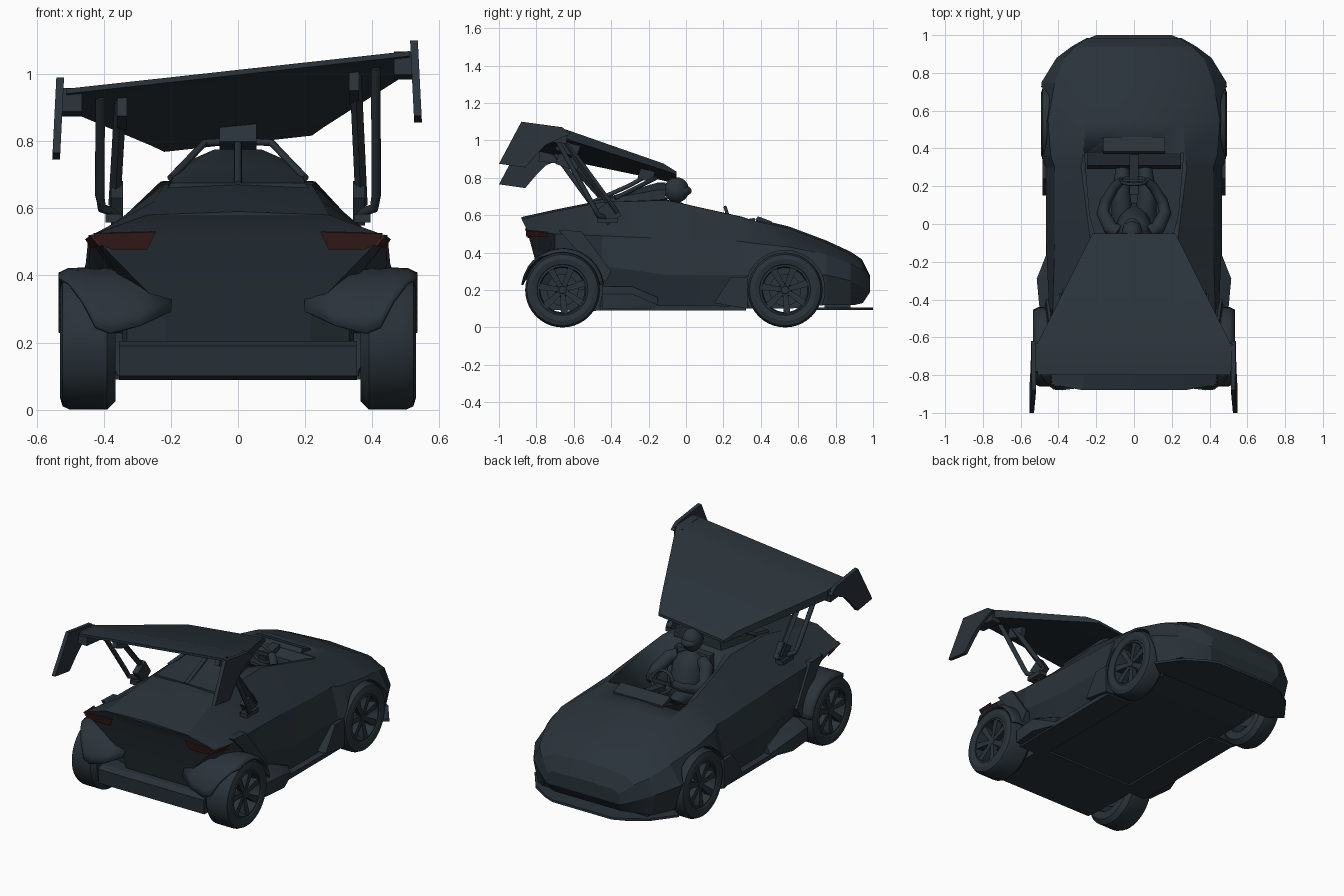
import bpy, bmesh, math
from mathutils import Vector, Matrix

if "Cube" in bpy.data.objects:
    bpy.data.objects.remove(bpy.data.objects["Cube"])

def material(name, rgb):
    m = bpy.data.materials.new(name)
    m.diffuse_color = (*rgb, 1)
    m.use_nodes = True
    m.node_tree.nodes["Principled BSDF"].inputs["Base Color"].default_value = m.diffuse_color
    return m

SLATE = material("dark slate", (.0225, .033, .042))
RED = material("dark red", (.040, .012, .011))
TILT = .11                                   # the wing leans to one side

def finish(name, bm, mat=SLATE, mirror=False, smooth=30, solid=0):
    bmesh.ops.recalc_face_normals(bm, faces=bm.faces)
    me = bpy.data.meshes.new(name)
    bm.to_mesh(me)
    bm.free()
    o = bpy.data.objects.new(name, me)
    bpy.context.collection.objects.link(o)
    me.materials.append(mat)
    bpy.ops.object.select_all(action='DESELECT')
    bpy.context.view_layer.objects.active = o
    o.select_set(True)
    if smooth:
        bpy.ops.object.shade_smooth_by_angle(angle=math.radians(smooth))
    if solid:
        s = o.modifiers.new("Thickness", 'SOLIDIFY')
        s.thickness, s.offset = solid, 0
    if mirror:
        o.modifiers.new("Mirror", 'MIRROR')
    return o

def loft(name, rings, closed=True, caps=True, loop=False, **kw):
    """Skin a list of equal-length point rings."""
    bm = bmesh.new()
    R = [[bm.verts.new(p) for p in r] for r in rings]
    n = len(R[0])
    pairs = list(zip(R, R[1:])) + ([(R[-1], R[0])] if loop else [])
    for a, b in pairs:
        for i in range(n if closed else n - 1):
            j = (i + 1) % n
            bm.faces.new((a[i], a[j], b[j], b[i]))
    if caps and closed and not loop:
        for r in (R[0], R[-1]):              # strip caps between mirrored points
            for i in range(n // 2):
                q = [r[i], r[i + 1], r[n - 2 - i], r[n - 1 - i]]
                q = list(dict.fromkeys(q))
                if len(q) > 2 and not bm.faces.get(q):
                    bm.faces.new(q)
                if n - 2 - i <= i + 2:
                    break
    return finish(name, bm, **kw)

def prism(name, yz, x0, x1, **kw):
    """Extrude a side-view outline along x; x may vary with height through a function."""
    bm = bmesh.new()
    f = lambda x, p: x(*p) if callable(x) else x
    a, b = ([bm.verts.new((f(x, p), *p)) for p in yz] for x in (x0, x1))
    for i in range(len(a)):
        j = (i + 1) % len(a)
        bm.faces.new((a[i], a[j], b[j], b[i]))
    bm.faces.new(a)
    bm.faces.new(b)
    return finish(name, bm, smooth=0, **kw)

def box(name, c, s, rx=0, **kw):
    bm = bmesh.new()
    bmesh.ops.create_cube(bm, size=1, matrix=Matrix.Translation(c) @ Matrix.Rotation(rx, 4, 'X')
                          @ Matrix.Diagonal((*s, 1)))
    return finish(name, bm, smooth=0, **kw)

def ball(name, c, s, **kw):
    bm = bmesh.new()
    bmesh.ops.create_uvsphere(bm, u_segments=20, v_segments=12, radius=1,
                              matrix=Matrix.Translation(c) @ Matrix.Diagonal((*s, 1)))
    return finish(name, bm, smooth=60, **kw)

def tube(name, pts, radii, n=10, **kw):
    pts = [Vector(p) for p in pts]
    rings = []
    for i, p in enumerate(pts):
        t = pts[min(i + 1, len(pts) - 1)] - pts[max(i - 1, 0)]
        q = t.to_track_quat('Z', 'Y')
        r = radii[i] if isinstance(radii, (list, tuple)) else radii
        rings.append([p + q @ Vector((r * math.cos(k * math.tau / n), r * math.sin(k * math.tau / n), 0))
                      for k in range(n)])
    return loft(name, rings, smooth=50, **kw)

def lathe(name, prof, y, z, n=40, **kw):
    """Spin (x, radius) profile around an axle."""
    rings = [[(x, y + r * math.cos(k * math.tau / n), z + r * math.sin(k * math.tau / n)) for x, r in prof]
             for k in range(n)]
    return loft(name, rings, loop=True, **kw)

# ---- body shell: y, top z, roof edge x z, belt x z, lower side x z, sill x z
stations = [
    (-.88, .59, .27, .58, .435, .52, .22, .30, .21, .11),
    (-.70, .63, .25, .62, .44, .50, .33, .36, .33, .10),
    (-.45, .68, .22, .67, .43, .49, .45, .33, .36, .10),
    (-.10, .695, .23, .68, .42, .475, .465, .28, .42, .10),
    (.30, .61, .28, .59, .42, .46, .465, .28, .42, .10),
    (.36, .585, .27, .57, .44, .45, .50, .28, .43, .10),
    (.55, .54, .26, .53, .455, .43, .50, .28, .44, .10),
    (.75, .465, .26, .455, .42, .39, .49, .28, .44, .12),
    (.88, .405, .26, .39, .37, .34, .41, .25, .38, .12),
    (.94, .365, .24, .35, .31, .31, .33, .22, .31, .12),
    (.985, .275, .21, .27, .24, .25, .25, .19, .22, .13)]
rings = []
for k, (y, zt, xr, zr, xb, zb, xs, zs, xf, zf) in enumerate(stations):
    half = [(.002, zt), (xr, zr), (xb, zb), (xs, zs), (xf, zf)]
    def ry(x, z):                            # tail and nose faces lean inward below
        if k == 0:
            return y + max(0, .52 - z) * .27 + (.03 if z < .55 else 0)
        return y - (.04 if z < .15 and k > 8 else 0)
    rings.append([(x, ry(x, z), z) for x, z in half] + [(-x, ry(x, z), z) for x, z in reversed(half)])
body = loft("body_shell", rings, smooth=22)

# ---- cutters: wheel wells and cockpit opening
AXLES = ((-.66, .365), (.53, .365))
cutters = []
for y, x in AXLES:
    circle = [(y + .212 * math.cos(a * math.tau / 40), .2 + .212 * math.sin(a * math.tau / 40)) for a in range(40)]
    for s in (-1, 1):
        cutters.append(prism("wheel_well_cutter", circle, s * (x - .02), s * .7))
cutters.append(loft("cockpit_cutter", [[(-w, y, .36), (w, y, .36), (w, y, .9), (-w, y, .9)]
                                       for y, w in ((-.1, .195), (.05, .235), (.375, .262))]))
for c in cutters:
    c.hide_render = True
    m = body.modifiers.new("Cut", 'BOOLEAN')
    m.object, m.operation, m.solver = c, 'DIFFERENCE', 'EXACT'
bpy.context.view_layer.objects.active = body
for m in list(body.modifiers):
    bpy.ops.object.modifier_apply(modifier=m.name)
for c in cutters:
    bpy.data.objects.remove(c)

# ---- wheels
for (y, x), w, label in zip(AXLES, (.165, .127), ("rear", "front")):
    lathe(label + "_tyre", [(x, .13), (x, .175), (x + .025, .2), (x + w - .03, .2), (x + w - .008, .19),
                            (x + w, .165), (x + w - .006, .14), (x + w - .015, .132)], y, .2, mirror=True)
    lathe(label + "_rim", [(x + .02, .133), (x + w - .012, .138), (x + w - .008, .125), (x + w - .04, .118),
                           (x + .02, .123)], y, .2, mirror=True)
    lathe(label + "_brake_disc", [(x + .04, .0), (x + .04, .085), (x + .055, .085), (x + .055, .0)], y, .2, mirror=True)
    lathe(label + "_hub", [(x + .03, 0), (x + .03, .04), (x + w - .035, .035), (x + w - .02, .02), (x + w - .02, 0)],
          y, .2, n=20, mirror=True)
    for k in range(7):
        a = k * math.tau / 7 + .3
        u, v = Vector((0, math.cos(a), math.sin(a))), Vector((0, -math.sin(a), math.cos(a)))
        o = Vector((0, y, .2))
        loft(label + "_spoke", [[o + u * r + v * d + Vector((x + w + e, 0, 0)) for d, e in
                                 ((-h, -.05), (h, -.05), (h, -.022 + q), (-h, -.022 + q))]
                                for r, h, q in ((.02, .012, 0), (.128, .019, .01))], mirror=True)

# ---- rear fenders swept over the wheels, trailing edge rising outward
cols = ((.20, .185, 150), (.29, .21, 166), (.38, .217, 173), (.425, .217, 168), (.465, .219, 146),
        (.505, .217, 126), (.532, .204, 112))
loft("rear_fender", [[(x, -.66 + r * math.cos(math.radians(8 + (end - 8) * t / 14)),
                       .2 + r * math.sin(math.radians(8 + (end - 8) * t / 14))) for t in range(15)]
                     for x, r, end in cols], closed=False, solid=.01, mirror=True, smooth=35)

# ---- diffuser, splitter, skirts, side pods
prism("diffuser", [(-.84, .19), (-.83, .10), (-.6, .088), (-.4, .09), (-.4, .2), (-.8, .205)], -.355, .355)
loft("front_splitter", [[(-w, y, .092), (w, y, .092), (w, y, .106), (-w, y, .106)]
                        for y, w in ((.7, .40), (.76, .485), (.90, .38), (.97, .27), (1.0, .2))])
prism("nose_underside", [(.74, .10), (.88, .10), (.88, .14), (.74, .14)], -.36, .36)
prism("side_skirt", [(-.46, .09), (.32, .09), (.32, .115), (-.46, .12)], .3, .465, mirror=True)
loft("side_pod", [[(.38, y, .1), (w, y, .1), (w, y, z), (.44, y, z + .04), (.38, y, z + .04)]
                  for y, w, z in ((-.45, .50, .18), (-.29, .515, .18), (-.15, .46, .12))], mirror=True)
prism("front_side_blade", [(.33, .10), (.15, .13), (.24, .27), (.33, .27)], .43, .485, mirror=True)
prism("side_intake_blade", [(-.68, .52), (-.56, .515), (-.40, .30), (-.43, .24)], .40,
      lambda y, z: .447 + (.5 - z) * .1, mirror=True)

# ---- tail lights: rear plate and wrap-round side plate
def plate(name, pts):
    bm = bmesh.new()
    bm.faces.new([bm.verts.new(p) for p in pts])
    finish(name, bm, mat=RED, mirror=True, smooth=0, solid=.008)
plate("tail_light", [(x, -.854 + (.52 - z) * .27, z) for x, z in
                     ((.245, .53), (.43, .525), (.415, .495), (.375, .478), (.27, .478))])
plate("tail_light_side", [(.437, -.855, .52), (.452, -.74, .51), (.437, -.74, .485), (.41, -.855, .488)])

# ---- cockpit: dash, windscreen lip, seat, steering
prism("dashboard", [(.29, .4), (.375, .4), (.375, .565), (.31, .54)], -.25, .25)
prism("windscreen_lip", [(.37, .575), (.385, .594), (.46, .566), (.46, .54)], -.165, .165)
box("steering_column", (0, .30, .56), (.05, .14, .03), .15)
rim = [(.068 * math.cos(a * math.tau / 24), .228 - .3 * .06 * math.sin(a * math.tau / 24),
        .582 + .06 * math.sin(a * math.tau / 24)) for a in range(25)]
tube("steering_wheel", rim, .009, n=8)
box("steering_spoke", (0, .232, .58), (.12, .012, .02))
prism("seat", [(-.09, .36), (.16, .36), (.16, .42), (0, .42), (-.06, .66), (-.1, .66)], -.12, .12)

# ---- driver
ball("driver_helmet", (-.01, -.05, .735), (.056, .066, .068))
ball("driver_visor", (-.01, -.02, .73), (.048, .05, .03))
tube("driver_torso", [(0, .02, .40), (0, 0, .47), (0, -.04, .58), (0, -.05, .64), (0, -.05, .69)],
     [.095, .088, .10, .075, .03], n=16)
tube("driver_arm", [(.08, -.045, .62), (.125, -.02, .605), (.165, .06, .545), (.15, .12, .53), (.10, .20, .565), (.065, .228, .59)],
     [.04, .04, .034, .03, .025, .022], mirror=True)
tube("driver_leg", [(.06, 0, .42), (.07, .16, .47), (.06, .3, .42)], [.06, .05, .035], mirror=True)

# ---- engine cover behind the driver, with roll bars
loft("engine_cover", [[(-w, y, .66), (-w * .95, y, z * .6 + .27), (-t, y, z), (t, y, z), (w * .95, y, z * .6 + .27), (w, y, .66)]
                      for y, w, t, z in ((-.5, .21, .16, .675), (-.32, .2, .11, .725), (-.15, .17, .07, .775), (-.11, .16, .06, .775))])
tube("roll_bar", [(.2, -.38, .69), (.1, -.17, .795), (0, -.16, .80)], .011, mirror=True)

# ---- tilted wing with end plates and struts
tz = lambda x, z: z + TILT * x
loft("wing", [[(x, y, tz(x, z - d)) for x, d in ((-w, 0), (w, 0), (w, t), (-w, t))]
              for y, w, z, t in ((-.05, .22, .808, .016), (-.12, .255, .848, .035), (-.62, .505, .995, .05),
                                 (-.66, .515, 1.007, .045), (-.80, .51, 1.012, .015))], smooth=25)
end_plate = [(-.88, 1.045), (-.66, 1.015), (-.62, .98), (-.75, .92), (-.80, .87), (-.86, .80), (-1, .82)]
for s, side in ((-1, "left"), (1, "right")):
    outline = [(y, tz(s * .5, z)) for y, z in end_plate]
    prism(side + "_end_plate", outline, lambda y, z: s * (.515 + (1.05 - z) * .05), lambda y, z: s * (.538 + (1.05 - z) * .05))
    box(side + "_wing_tip_block", (s * .495, -.71, tz(s * .5, .97)), (.06, .15, .07), -.1)
    tube(side + "_outer_strut", [(s * .36, -.43, .585), (s * .405, -.47, .60), (s * .412, -.49, .64),
                                 (s * .41, -.70, tz(s * .41, .975))], .014)
    tube(side + "_inner_strut", [(s * .368, -.37, .61), (s * .35, -.65, tz(s * .35, .955))], .018, n=4)
    box(side + "_strut_base", (s * .36, -.41, .615), (.035, .09, .10), .6)
    box(side + "_strut_foot", (s * .37, -.42, .57), (.05, .11, .025))
    box(side + "_strut_head", (s * .345, -.63, tz(s * .345, .925)), (.03, .12, .07), -.35)
box("wing_centre_mount", (0, -.21, .822), (.11, .08, .075), -.3)
tube("wing_centre_strut", [(0, -.5, .67), (0, -.3, .76), (0, -.21, .81)], .012)
